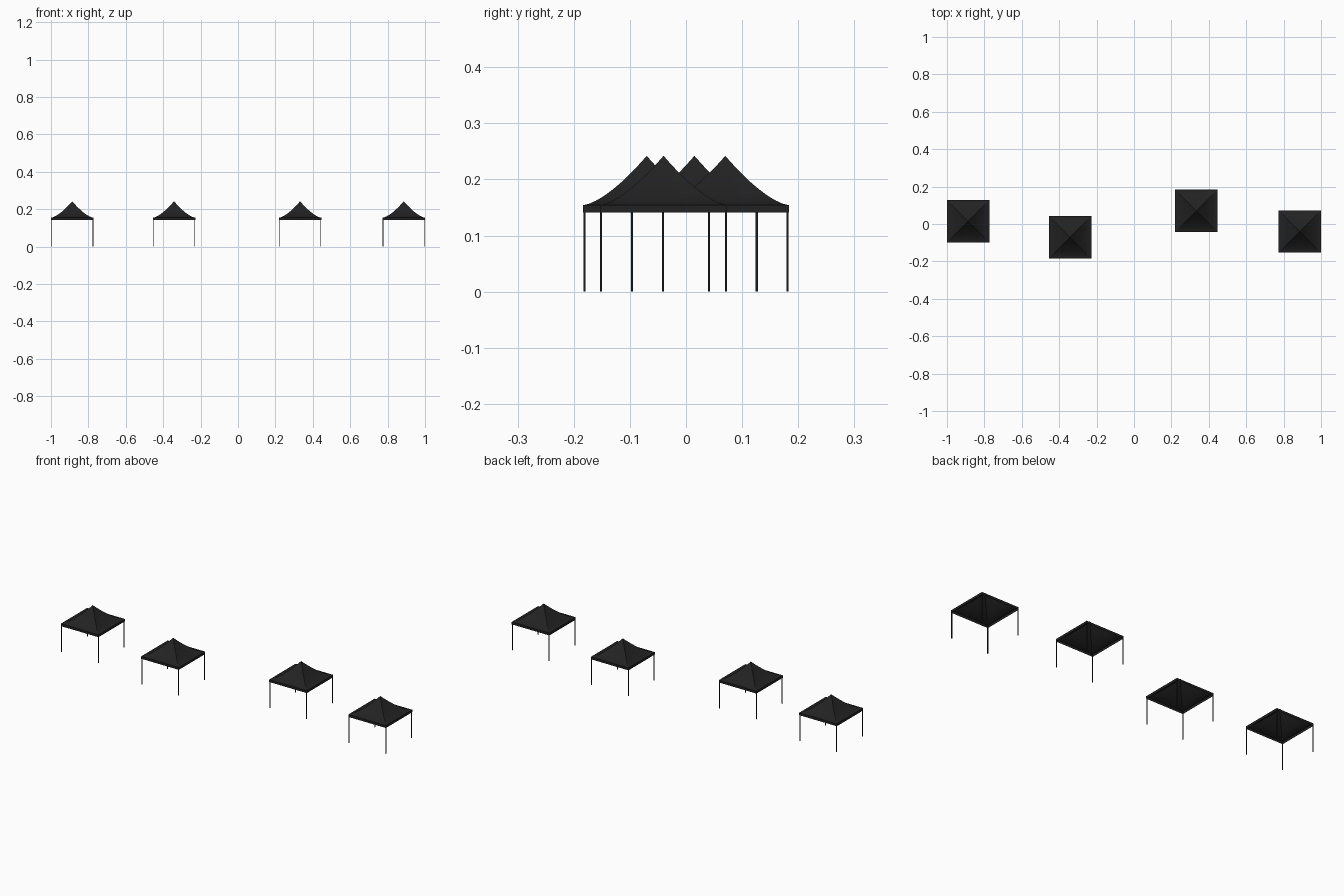
import bpy, bmesh, math

if "Cube" in bpy.data.objects:
    bpy.data.objects.remove(bpy.data.objects["Cube"])

H = 0.1135            # half width of a canopy
Z_EDGE, Z_PEAK, Z_HEM = 0.154, 0.242, 0.141
LEG = 0.0018          # half thickness of a leg
CENTRES = [(-0.8865, 0.015), (-0.342, -0.070), (0.332, 0.070), (0.8865, -0.040)]


def material(name, c):
    m = bpy.data.materials.new(name)
    m.diffuse_color = (c, c, c, 1)
    m.use_nodes = True
    m.node_tree.nodes["Principled BSDF"].inputs["Base Color"].default_value = m.diffuse_color
    return m


fabric = material("black fabric", 0.016)
metal = material("black metal", 0.012)


def make_object(name, bm, mat, loc):
    me = bpy.data.meshes.new(name)
    bm.to_mesh(me)
    bm.free()
    me.materials.append(mat)
    ob = bpy.data.objects.new(name, me)
    ob.location = (loc[0], loc[1], 0)
    bpy.context.collection.objects.link(ob)
    return ob


def ring(bm, r, z, sag):
    # square ring, four points per side, panel middles hang slightly lower
    out = []
    for k in range(4):
        c, s = round(math.cos(k * math.pi / 2)), round(math.sin(k * math.pi / 2))
        for t, w in ((-1, 0), (-0.4, 1), (0.4, 1)):
            x, y = r, t * r
            out.append(bm.verts.new((c * x - s * y, s * x + c * y, z - sag * w)))
    return out


def canopy(name, loc):
    bm = bmesh.new()
    n = 10
    peak = bm.verts.new((0, 0, Z_PEAK))
    rings = []
    for i in range(1, n + 1):
        u = i / n
        z = Z_EDGE + (Z_PEAK - Z_EDGE) * (1 - u) ** 1.5
        rings.append(ring(bm, H * u, z, 0.002 * math.sin(math.pi * u)))
    rings.append(ring(bm, H, Z_HEM, 0))      # hanging valance
    m = len(rings[0])
    for j in range(m):
        bm.faces.new((peak, rings[0][j], rings[0][(j + 1) % m]))
    for a, b in zip(rings, rings[1:]):
        for j in range(m):
            k = (j + 1) % m
            bm.faces.new((a[j], b[j], b[k], a[k]))
    return make_object(name, bm, fabric, loc)


def legs(name, loc):
    bm = bmesh.new()
    p = H - LEG - 0.0006
    for sx in (-1, 1):
        for sy in (-1, 1):
            vs = bmesh.ops.create_cube(bm, size=1)["verts"]
            for v in vs:
                v.co = (sx * p + v.co.x * 2 * LEG, sy * p + v.co.y * 2 * LEG,
                        (v.co.z + 0.5) * (Z_EDGE - 0.001))
    return make_object(name, bm, metal, loc)


# four tents in a loose row
for i, c in enumerate(CENTRES, 1):
    canopy(f"tent_{i}_canopy", c)
    legs(f"tent_{i}_legs", c)
